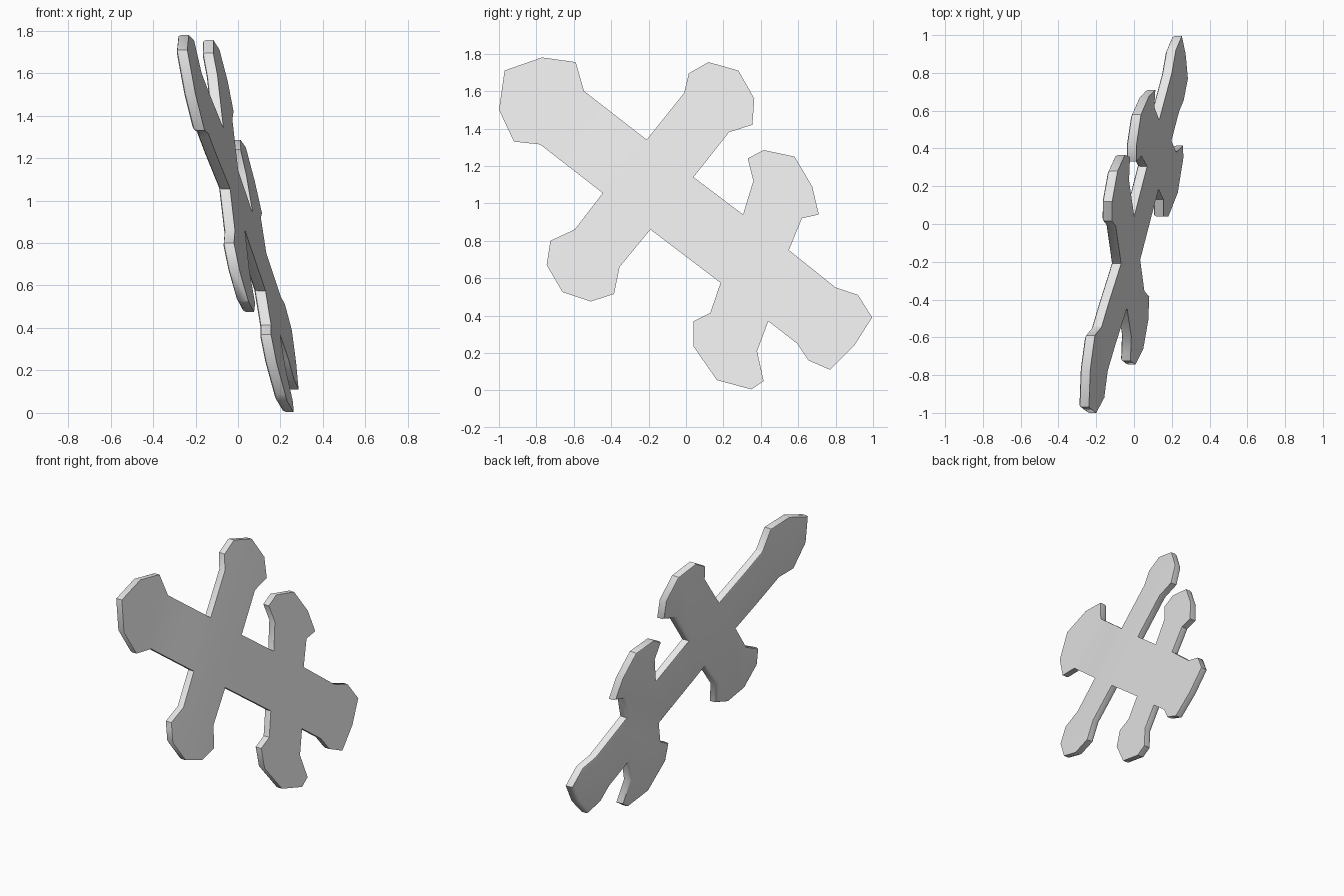
import bpy, bmesh
from mathutils import Vector

if "Cube" in bpy.data.objects:
    bpy.data.objects.remove(bpy.data.objects["Cube"])

# Outline of the flat blade with four flared arms, as (y, z)
OUTLINE = [
    (-1, 1.5), (-.97, 1.71), (-.77, 1.78), (-.59, 1.755), (-.545, 1.6), (-.21, 1.34),   # pommel end
    (-.01, 1.59), (.015, 1.695), (.12, 1.755), (.28, 1.71), (.365, 1.56), (.355, 1.42),
    (.23, 1.38), (.04, 1.14),                                                           # upper arm
    (.305, .94), (.36, 1.12), (.33, 1.24), (.415, 1.285), (.58, 1.25), (.675, 1.09),
    (.71, .94), (.62, .92), (.55, .75),                                                 # rear arm
    (.8, .55), (.92, .51), (.995, .39), (.9, .24), (.77, .11), (.655, .16),
    (.595, .25), (.44, .37),                                                            # lower end
    (.38, .21), (.415, .05), (.35, .005), (.165, .055), (.04, .235), (.04, .37),
    (.13, .415), (.185, .575), (-.19, .86),                                             # bottom arm
    (-.355, .66), (-.385, .515), (-.51, .475), (-.66, .525), (-.745, .67),
    (-.725, .8), (-.595, .86), (-.445, 1.055),                                          # front arm
    (-.78, 1.315), (-.92, 1.33),
]
HALF = .027

bm = bmesh.new()

# Thick plate
face = bm.faces.new([bm.verts.new((HALF, y, z)) for y, z in OUTLINE])
extruded = bmesh.ops.extrude_face_region(bm, geom=[face])["geom"]
for v in extruded:
    if isinstance(v, bmesh.types.BMVert):
        v.co.x = -HALF
bmesh.ops.recalc_face_normals(bm, faces=bm.faces)

# Rounded rim on the left side, crisp rim on the right
rim = [e for e in bm.edges if all(v.co.x < 0 for v in e.verts)]
bmesh.ops.bevel(bm, geom=rim, offset=.018, segments=2, profile=.5, affect='EDGES')

# Cross cuts along the shaft so the plate can bend
AXIS = Vector((0, .8, -.6))
for s in (-1.0, -.85, -.7, -.5, -.28, 0, .3, .6):
    bmesh.ops.bisect_plane(bm, geom=bm.verts[:] + bm.edges[:] + bm.faces[:],
                           plane_co=Vector((0, 0, .9)) + AXIS * s, plane_no=AXIS)

# Lean the plate and curve its upper end
for v in bm.verts:
    y, z = v.co.y, v.co.z - .9
    t = min(max((-.28 - (.8 * y - .6 * z)) / .6, 0), 1)
    v.co.x += .018 + .107 * y - .2 * z - .018 * t * t * (3 - 2 * t)

bmesh.ops.triangulate(bm, faces=[f for f in bm.faces if len(f.verts) > 4])
bmesh.ops.recalc_face_normals(bm, faces=bm.faces)

mesh = bpy.data.meshes.new("flared_plate")
bm.to_mesh(mesh)
bm.free()
plate = bpy.data.objects.new("flared_plate", mesh)
bpy.context.collection.objects.link(plate)

grey = bpy.data.materials.new("light_grey")
grey.diffuse_color = (.8, .8, .8, 1)
grey.use_nodes = True
grey.node_tree.nodes["Principled BSDF"].inputs["Base Color"].default_value = grey.diffuse_color
mesh.materials.append(grey)

# Smooth shading with crisp edges
bpy.context.view_layer.objects.active = plate
plate.select_set(True)
bpy.ops.object.shade_smooth_by_angle(angle=.7)
